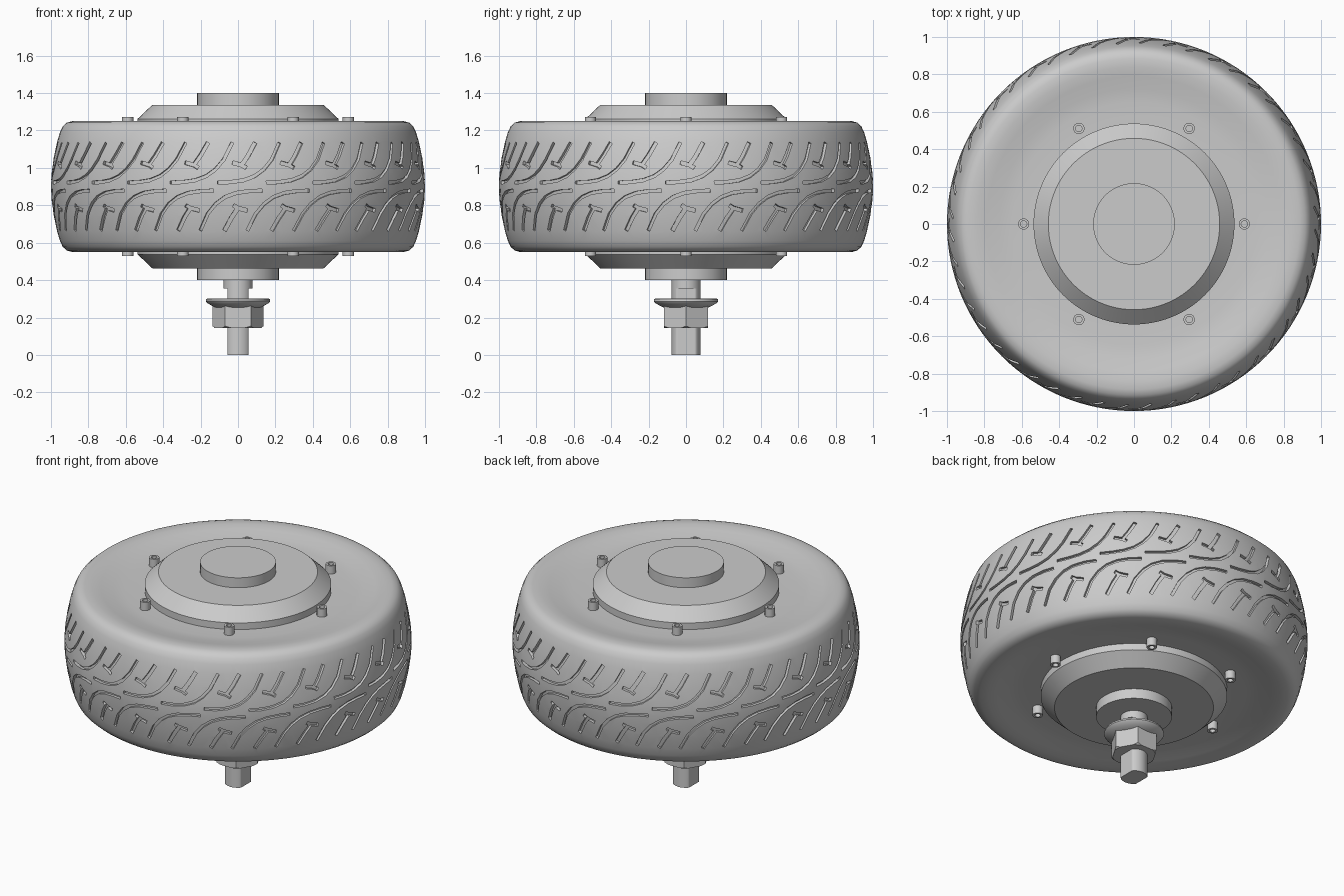
import bpy, bmesh, math
from mathutils import Vector

if "Cube" in bpy.data.objects:
    bpy.data.objects.remove(bpy.data.objects["Cube"], do_unlink=True)

GREY = (0.6, 0.6, 0.6, 1)
grey = bpy.data.materials.new("plain grey")
grey.use_nodes = True
grey.diffuse_color = GREY
grey.node_tree.nodes["Principled BSDF"].inputs["Base Color"].default_value = GREY

MID = 0.9  # height of the wheel's middle plane


def finish(bm, name):
    bmesh.ops.recalc_face_normals(bm, faces=bm.faces)
    mesh = bpy.data.meshes.new(name)
    bm.to_mesh(mesh)
    bm.free()
    mesh.materials.append(grey)
    obj = bpy.data.objects.new(name, mesh)
    bpy.context.collection.objects.link(obj)
    return obj


def lathe(name, profile, seg=64, centre=(0, 0)):
    """Revolve (radius, z) points about a vertical axis and cap both ends."""
    bm = bmesh.new()
    rings = []
    for r, z in profile:
        angles = [2 * math.pi * i / seg for i in range(seg)]
        rings.append([bm.verts.new((centre[0] + r * math.cos(a),
                                    centre[1] + r * math.sin(a), z)) for a in angles])
    for low, high in zip(rings, rings[1:]):
        for i in range(seg):
            j = (i + 1) % seg
            bm.faces.new((low[i], low[j], high[j], high[i]))
    bm.faces.new(rings[0])
    bm.faces.new(rings[-1])
    return finish(bm, name)


def boolean(obj, cutter, operation):
    """Apply a boolean and remove its cutter."""
    cutter.hide_render = True
    mod = obj.modifiers.new("cut", 'BOOLEAN')
    mod.operation = operation
    mod.solver = 'EXACT'
    mod.use_self = True
    mod.object = cutter
    graph = bpy.context.evaluated_depsgraph_get()
    mesh = bpy.data.meshes.new_from_object(obj.evaluated_get(graph))
    obj.modifiers.clear()
    obj.data = mesh
    bpy.data.objects.remove(cutter, do_unlink=True)


def mirrored(half):
    """Profile from an upper half given as (radius, height above middle)."""
    return [(r, MID - h) for r, h in half] + [(r, MID + h) for r, h in reversed(half)]


# Tyre body: dished sidewalls, rounded shoulders, crowned tread
tyre_half = [(0.5, 0.32), (0.65, 0.32), (0.72, 0.327), (0.79, 0.342), (0.84, 0.35),
             (0.885, 0.35), (0.915, 0.342), (0.937, 0.322), (0.952, 0.29), (0.967, 0.24),
             (0.985, 0.155), (0.996, 0.075), (1.0, 0.02)]
tyre = lathe("tyre", mirrored(tyre_half), 128)


def tread_radius(h):
    for (r0, h0), (r1, h1) in zip(tyre_half[5:], tyre_half[6:]):
        if h1 <= abs(h) <= h0:
            return r0 + (r1 - r0) * (h0 - abs(h)) / (h0 - h1)
    return 1.0


def groove(bm, path, width, turn, flip):
    """Add a closed strip that follows (arc, height) points round the tread."""
    pts = [Vector(p) for p in path]
    sections = []
    for i, p in enumerate(pts):
        d = (pts[min(i + 1, len(pts) - 1)] - pts[max(i - 1, 0)]).normalized()
        side = Vector((-d.y, d.x)) * width / 2
        ring = []
        for q, lift in ((p - side, -0.018), (p + side, -0.018),
                        (p + side, 0.03), (p - side, 0.03)):
            a = turn + flip * q.x - math.pi / 2
            r = tread_radius(q.y) + lift
            ring.append(bm.verts.new((r * math.cos(a), r * math.sin(a), MID + flip * q.y)))
        sections.append(ring)
    for s, t in zip(sections, sections[1:]):
        for k in range(4):
            n = (k + 1) % 4
            bm.faces.new((s[k], s[n], t[n], t[k]))
    bm.faces.new(sections[0])
    bm.faces.new(sections[-1])


# Tread grooves: a long sweep and a branched slot, repeated on both halves
sweep = [(-0.13, 0.022), (-0.06, 0.024), (0.01, 0.034), (0.07, 0.056),
         (0.12, 0.092), (0.165, 0.145), (0.21, 0.235)]
arm = [(0.0, 0.115), (0.035, 0.165), (0.075, 0.235)]
branch = [(-0.05, 0.128), (0.0, 0.115), (0.025, 0.1)]
COUNT = 24
bm = bmesh.new()
for i in range(COUNT):
    for flip, phase in ((1, 0.02), (-1, 0.0)):
        turn = 2 * math.pi * i / COUNT + phase
        groove(bm, sweep, 0.017, turn, flip)
        groove(bm, arm, 0.022, turn, flip)
        groove(bm, branch, 0.02, turn, flip)
boolean(tyre, finish(bm, "groove_cutter"), 'DIFFERENCE')

# Motor hub with sloping covers and round caps on both sides
hub_half = [(0.218, 0.5), (0.218, 0.437), (0.458, 0.437), (0.537, 0.362), (0.537, 0.3)]
lathe("hub", mirrored(hub_half), 96)

# Socket-head bolts round both covers
for side, label in ((1, "upper"), (-1, "lower")):
    for i in range(6):
        a = i * math.pi / 3
        head = [(0.03, 0.3), (0.03, 0.372), (0.017, 0.372), (0.017, 0.345)]
        lathe(f"{label}_bolt_{i + 1}", [(r, MID + side * h) for r, h in head], 24,
              (0.59 * math.cos(a), 0.59 * math.sin(a)))

# Axle: round at the hub, with two flats below
axle = lathe("axle", [(0.077, 0), (0.077, 0.355), (0.077, 0.356), (0.077, 0.42)])
for v in axle.data.vertices:
    if v.co.z < 0.3555:
        v.co.x = max(-0.057, min(0.057, v.co.x))

# Flanged hex nut with chamfered lower corners
nut = lathe("nut", [(0.137, 0.145), (0.137, 0.275)], 6)
boolean(nut, lathe("nut_chamfer", [(0.118, 0.14), (0.15, 0.165), (0.15, 0.3)]), 'INTERSECT')
lathe("nut_flange", [(0.1, 0.25), (0.122, 0.254), (0.145, 0.266), (0.165, 0.278),
                     (0.172, 0.287), (0.17, 0.298), (0.16, 0.303)])

# Smooth shading with crisp edges
for obj in bpy.context.scene.objects:
    obj.select_set(obj.type == 'MESH')
bpy.context.view_layer.objects.active = tyre
bpy.ops.object.shade_smooth_by_angle(angle=math.radians(30))
